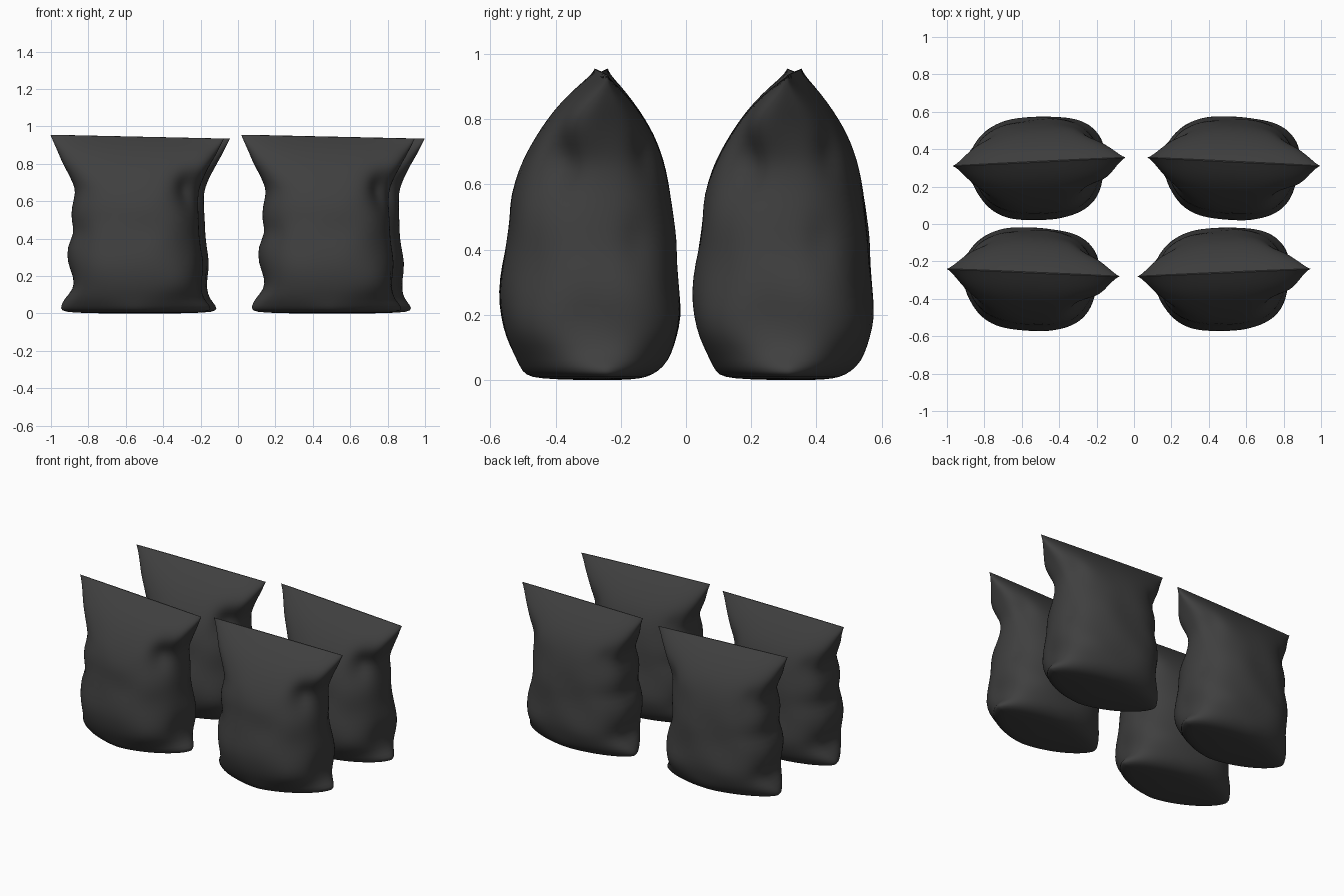
import bpy, bmesh, math
from mathutils import Vector, noise

cube = bpy.data.objects.get("Cube")
if cube:
    bpy.data.objects.remove(cube, do_unlink=True)

# Dark plastic film
film = bpy.data.materials.new("dark_grey_film")
film.use_nodes = True
film.diffuse_color = (0.05, 0.05, 0.05, 1)
bsdf = film.node_tree.nodes["Principled BSDF"]
bsdf.inputs["Base Color"].default_value = film.diffuse_color
bsdf.inputs["Roughness"].default_value = 0.6

# Bag sections: height, reach to -x, +x, -y, +y, roundness
SECTIONS = [
    (.945, .464, .466, .003, .003, 2), (.90, .444, .445, .066, .053, 2.6),
    (.85, .42, .42, .12, .095, 2.8), (.80, .40, .39, .162, .131, 2.8),
    (.75, .37, .365, .196, .16, 2.8), (.70, .345, .345, .223, .181, 2.8),
    (.65, .325, .33, .248, .195, 2.7), (.57, .352, .325, .276, .21, 2.5),
    (.50, .354, .328, .284, .219, 2.5), (.43, .334, .328, .292, .226, 2.5),
    (.36, .378, .342, .301, .231, 2.3), (.27, .368, .355, .312, .238, 2.4),
    (.19, .337, .347, .306, .243, 2.8), (.13, .338, .345, .29, .23, 2.7),
    (.08, .388, .355, .27, .214, 2.1), (.04, .408, .393, .25, .192, 1.75),
    (.014, .408, .397, .234, .155, 1.6), (.004, .35, .34, .19, .12, 1.5),
    (0, .16, .16, .09, .07, 1.4),
]
SEGMENTS = 64

# Folds pressed into the film: centre, radius, depth
FOLDS = [
    ((.29, -.16, .67), .085, .065), ((.36, -.10, .79), .06, -.012),
    ((.29, .12, .70), .06, .025), ((-.28, .13, .69), .05, .012),
    ((.32, .10, .42), .06, .02), ((.33, -.08, .20), .06, .012),
    ((-.28, -.18, .40), .05, .010), ((-.32, .12, .22), .05, .012),
]


def spow(v, e):
    return math.copysign(abs(v) ** e, v)


def section_point(sec, i):
    z, left, right, front, back, n = sec
    t = 2 * math.pi * i / SEGMENTS
    c, s = spow(math.cos(t), 2 / n), spow(math.sin(t), 2 / n)
    return Vector((c * (right if c > 0 else left), s * (back if s > 0 else front), z))


def crumple(p):
    # Push the film inward at folds and ripple the body slightly
    out = Vector((p.x * .5, p.y, 0))
    if out.length < .03:
        return p
    out.normalize()
    depth = sum(d * math.exp(-((p - Vector(c)).length / r) ** 2) for c, r, d in FOLDS)
    body = max(0, min(1, (.8 - p.z) * 4, (p.z - .03) * 8))
    ripple = noise.noise(Vector((p.x * 5, p.y * 5, p.z * 9))) * .010 * body
    return p - out * (depth - ripple)


# Lofted bag skin
bm = bmesh.new()
rings = []
for sec in SECTIONS:
    rings.append([bm.verts.new(crumple(section_point(sec, i))) for i in range(SEGMENTS)])
for upper, lower in zip(rings, rings[1:]):
    for i in range(SEGMENTS):
        j = (i + 1) % SEGMENTS
        bm.faces.new((upper[i], lower[i], lower[j], upper[j]))
centre = bm.verts.new((0, 0, 0))
for i in range(SEGMENTS):
    bm.faces.new((rings[-1][i], centre, rings[-1][(i + 1) % SEGMENTS]))
# Close the top seam with flat strips between front and back lips
top = rings[0]
for i in range(SEGMENTS // 2):
    a, b = top[i], top[i + 1]
    c, d = top[-(i + 1) % SEGMENTS], top[-i % SEGMENTS]
    bm.faces.new(list(dict.fromkeys((a, b, c, d))))
# The mouth slopes down a little toward +x
for v in bm.verts:
    if v.co.z > .6:
        v.co.z -= .022 * v.co.x * (v.co.z - .6) / .345
bmesh.ops.recalc_face_normals(bm, faces=bm.faces)
mesh = bpy.data.meshes.new("bag_skin")
bm.to_mesh(mesh)
bm.free()
mesh.materials.append(film)
for poly in mesh.polygons:
    poly.use_smooth = True
# Keep the mouth seam crisp
crease = mesh.attributes.new("crease_edge", "FLOAT", "EDGE")
for e in mesh.edges:
    if all(v < SEGMENTS for v in e.vertices):
        crease.data[e.index].value = 1
        e.use_edge_sharp = True

# Four bags in two staggered rows
PLACES = [
    ("front_right_bag", -.54, -.26, -2.5), ("front_left_bag", .48, -.26, 2.5),
    ("back_right_bag", -.508, .333, 2.8), ("back_left_bag", .533, .333, -2.8),
]
for name, x, y, yaw in PLACES:
    bag = bpy.data.objects.new(name, mesh)
    bag.location = (x, y, 0)
    bag.rotation_euler.z = math.radians(yaw)
    bpy.context.collection.objects.link(bag)
    sub = bag.modifiers.new("smooth_skin", "SUBSURF")
    sub.levels = sub.render_levels = 1
